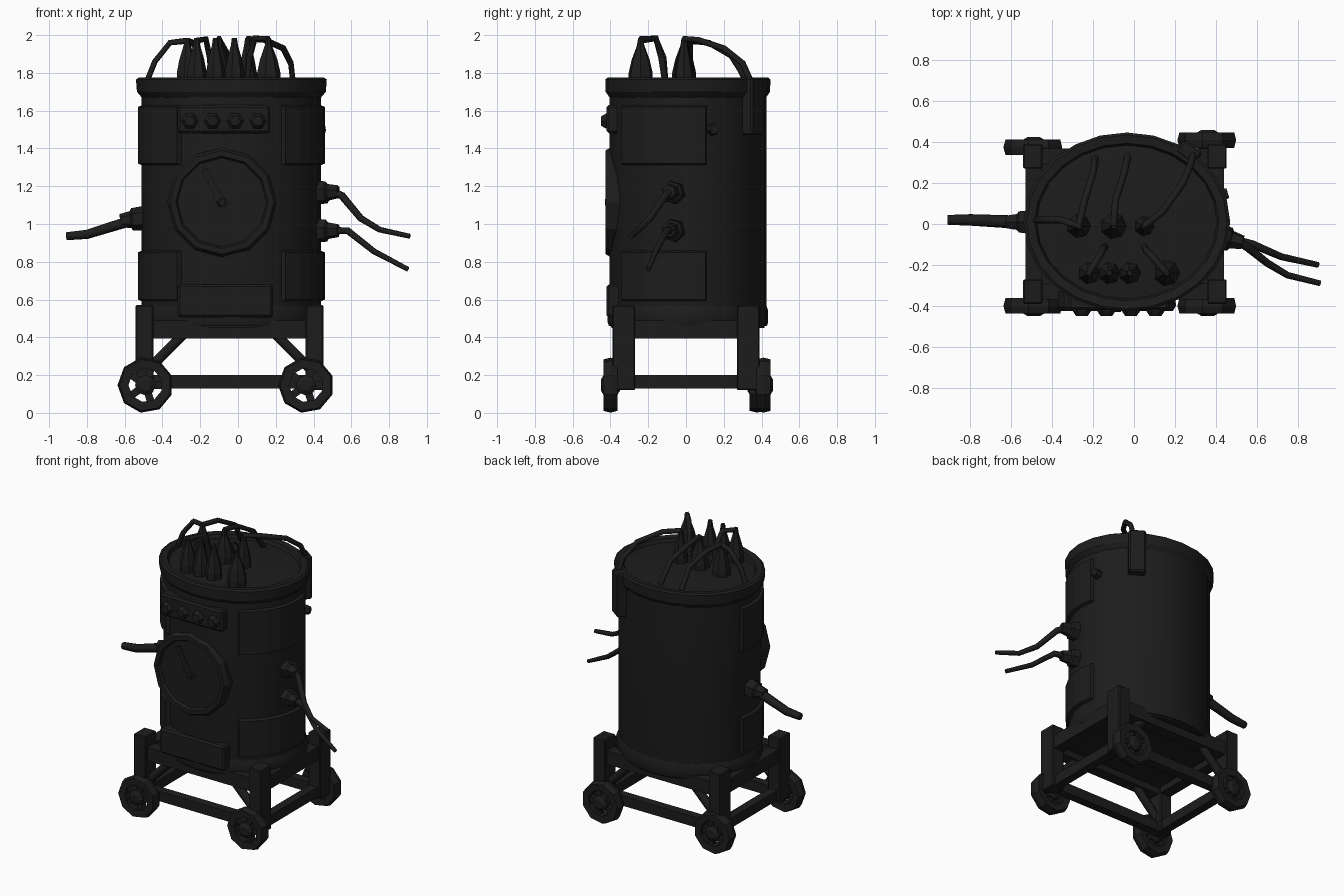
import bpy, bmesh, math
from mathutils import Vector, Matrix

if "Cube" in bpy.data.objects:
    bpy.data.objects.remove(bpy.data.objects["Cube"])

CX, CY = -0.035, 0.01
dark = bpy.data.materials.new("dark_metal")
dark.diffuse_color = (0.012, 0.012, 0.012, 1)
dark.use_nodes = True
dark.node_tree.nodes["Principled BSDF"].inputs["Base Color"].default_value = dark.diffuse_color


def finish(name, bm, smooth=False):
    bmesh.ops.recalc_face_normals(bm, faces=bm.faces)
    me = bpy.data.meshes.new(name)
    bm.to_mesh(me)
    bm.free()
    me.materials.append(dark)
    ob = bpy.data.objects.new(name, me)
    bpy.context.collection.objects.link(ob)
    if smooth:
        bpy.ops.object.select_all(action='DESELECT')
        ob.select_set(True)
        bpy.context.view_layer.objects.active = ob
        bpy.ops.object.shade_smooth_by_angle(angle=math.radians(30))
    return ob


def box(name, x0, x1, y0, y1, z0, z1, bevel=0, mat=None):
    bm = bmesh.new()
    bmesh.ops.create_cube(bm, size=1)
    for v in bm.verts:
        v.co = Vector(((x0 + x1) / 2 + v.co.x * (x1 - x0),
                       (y0 + y1) / 2 + v.co.y * (y1 - y0),
                       (z0 + z1) / 2 + v.co.z * (z1 - z0)))
    if bevel:
        bmesh.ops.bevel(bm, geom=bm.edges[:], offset=bevel, segments=1, affect='EDGES')
    if mat:
        bm.transform(mat)
    return finish(name, bm)


def loft(name, rings, n, mat=None, closed=False, smooth=False, phase=0.0):
    """Elliptical rings (rx, ry, z) joined along z; closed joins last to first."""
    bm = bmesh.new()
    loops = []
    for rx, ry, z in rings:
        loops.append([bm.verts.new((rx * math.cos(math.tau * i / n + phase),
                                    ry * math.sin(math.tau * i / n + phase), z))
                      for i in range(n)])
    pairs = list(zip(loops, loops[1:])) + ([(loops[-1], loops[0])] if closed else [])
    for a, b in pairs:
        for i in range(n):
            j = (i + 1) % n
            bm.faces.new((a[i], a[j], b[j], b[i]))
    if not closed:
        bm.faces.new(loops[0][::-1])
        bm.faces.new(loops[-1])
    if mat:
        bm.transform(mat)
    return finish(name, bm, smooth)


def tube(name, pts, r, taper=1.0):
    cu = bpy.data.curves.new(name, 'CURVE')
    cu.dimensions = '3D'
    cu.bevel_depth = r
    cu.bevel_resolution = 1
    cu.use_fill_caps = True
    sp = cu.splines.new('POLY')
    sp.points.add(len(pts) - 1)
    for i, p in enumerate(pts):
        sp.points[i].co = (*p, 1)
        sp.points[i].radius = 1 + (taper - 1) * i / (len(pts) - 1)
    tmp = bpy.data.objects.new(name + "_path", cu)
    bpy.context.collection.objects.link(tmp)
    deps = bpy.context.evaluated_depsgraph_get()
    bm = bmesh.new()
    bm.from_mesh(tmp.evaluated_get(deps).to_mesh())
    bpy.data.objects.remove(tmp)
    return finish(name, bm)


def facing(x, y, z, axis):
    """Places a loft so its z axis points along the given axis."""
    q = Vector((0, 0, 1)).rotation_difference(Vector(axis))
    return Matrix.Translation((x, y, z)) @ q.to_matrix().to_4x4()


# tank and rimmed lid
at = Matrix.Translation((CX, CY, 0))
loft("tank", [(.465, .405, .45), (.475, .415, .50), (.475, .415, 1.70)], 28, at, smooth=True)
loft("lid", [(.475, .415, 1.67), (.50, .435, 1.70), (.505, .437, 1.765), (.49, .425, 1.775),
             (.45, .385, 1.77), (.44, .375, 1.745), (.2, .17, 1.765)], 24, at, smooth=True)
loft("base_ring", [(.478, .418, .46), (.488, .425, .48), (.488, .425, .54), (.475, .415, .57)],
     24, at, smooth=True)


# curved side plates
def plate(name, a0, a1, z0, z1):
    bm = bmesh.new()
    rows = []
    for off, inset, da in ((0.0, 0, 0), (.025, .01, 1.5)):
        for z in (z0 + inset, z1 - inset):
            row = []
            for i in range(7):
                t = math.radians(a0 + da + (a1 - a0 - 2 * da) * i / 6)
                row.append(bm.verts.new((CX + (.47 + off) * math.cos(t),
                                         CY + (.41 + off) * math.sin(t), z)))
            rows.append(row)
    order = [rows[0], rows[1], rows[3], rows[2]]
    for k in range(4):
        a, b = order[k], order[(k + 1) % 4]
        for i in range(6):
            bm.faces.new((a[i], a[i + 1], b[i + 1], b[i]))
    bm.faces.new([r[0] for r in order])
    bm.faces.new([r[-1] for r in order])
    finish(name, bm)


for side, a0, a1 in (("right", -56, 14), ("left", 166, 236)):
    plate(side + "_upper_plate", a0, a1, 1.31, 1.63)
    plate(side + "_lower_plate", a0, a1, .59, .86)

# front gauge with raised rim and needle
front = facing(-.085, -.33, 1.115, (0, -1, 0))
loft("gauge", [(.285, .285, 0), (.29, .29, .07), (.275, .275, .095), (.245, .245, .095),
               (.235, .235, .075)], 12, front, smooth=False)
loft("gauge_hub", [(.03, .03, .07), (.02, .02, .10)], 6, front)
tilt = Matrix.Translation((-.10, 0, 1.14)) @ Matrix.Rotation(math.radians(-28), 4, 'Y')
box("gauge_needle", -.016, .016, -.42, -.40, 0, .17, mat=tilt)
tilt2 = Matrix.Translation((-.10, 0, 1.14)) @ Matrix.Rotation(math.radians(140), 4, 'Y')
box("gauge_needle_tail", -.025, .025, -.42, -.40, -.02, .06, mat=tilt2)

# switch panel with knobs, lower front panel
box("switch_panel", -.32, .17, -.42, -.33, 1.48, 1.63, .012)
for i in range(4):
    loft(f"knob_{i}", [(.045, .045, 0), (.045, .045, .02), (.028, .028, .045)], 6,
         facing(-.255 + i * .12, -.405, 1.545, (0, -1, 0)))
box("lower_front_panel", -.32, .185, -.42, -.33, .505, .68, .012)
loft("side_bolt", [(.035, .035, 0), (.025, .025, .04)], 6, facing(.42, .14, 1.5, (1, .3, 0)))

# rear clip under the lid
clip = Matrix.Translation((.265, .345, 0)) @ Matrix.Rotation(math.radians(54), 4, 'Z')
box("rear_clip", -.03, .045, -.055, .055, 1.47, 1.775, .01, clip)

# cart frame: floor, rails, corner posts
XL, XR, YF, YB = -.54, .45, -.39, .39
box("cart_floor", XL + .05, XR - .05, YF + .06, YB - .06, .44, .47)
for n, y0, y1 in (("front", YF + .02, YF + .10), ("rear", YB - .10, YB - .02)):
    box(n + "_rail", XL + .03, XR - .03, y0, y1, .395, .49)
for n, x0, x1 in (("left", XL + .01, XL + .09), ("right", XR - .09, XR - .01)):
    box(n + "_rail", x0, x1, YF + .03, YB - .03, .395, .49)
    box(n + "_lower_rail", x0 + .01, x1 - .01, YF, YB, .13, .20)
for n, s in (("front", -1), ("rear", 1)):
    y = s * .33
    box(n + "_lower_rail", XL + .05, XR - .05, y - .03, y + .03, .13, .20)
    for m, x, d in (("left", XL + .045, 1), ("right", XR - .045, -1)):
        box(f"{n}_{m}_post", x - .047, x + .047, y - .06, y + .06, .12, .57, .006)
        tube(f"{n}_{m}_brace", [(x + d * .02, y, .23), (x + d * .23, y, .44)], .03)

# spoked wheels
for n, x, y in (("front_left", -.49, -.40), ("front_right", .36, -.40),
                ("rear_left", -.49, .375), ("rear_right", .36, .41)):
    m = facing(x, y, .147, (0, -1, 0))
    loft(n + "_wheel_rim", [(.09, .09, -.035), (.138, .138, -.038), (.148, .148, 0),
                            (.138, .138, .038), (.09, .09, .035)], 9, m, closed=True, phase=.35)
    loft(n + "_wheel_hub", [(.03, .03, -.05), (.055, .055, -.035), (.055, .055, .035),
                            (.03, .03, .05)], 8, m)
    for k in range(5):
        r = m @ Matrix.Rotation(math.tau * k / 5, 4, 'Z')
        box(f"{n}_spoke_{k}", .03, .11, -.02, .02, -.022, .022, mat=r)

# side sockets and hanging cables
for n, p, d in (("upper_right_socket", (.41, -.06, 1.165), (1, -.25, .05)),
                ("lower_right_socket", (.41, -.06, .965), (1, -.25, .0)),
                ("left_socket", (-.50, .01, 1.03), (-1, .0, -.1))):
    loft(n, [(.065, .065, 0), (.06, .06, .06), (.045, .045, .07), (.035, .035, .125)],
         6, facing(*p, d))
tube("upper_right_cable", [(.50, -.08, 1.17), (.55, -.11, 1.15), (.65, -.19, 1.03),
                           (.75, -.25, .97), (.91, -.29, .935)], .023, .6)
tube("lower_right_cable", [(.49, -.08, .965), (.58, -.10, .965), (.72, -.16, .855),
                           (.90, -.20, .76)], .023, .6)
tube("left_cable", [(-.59, .01, 1.01), (-.80, .02, .945), (-.91, .02, .935)], .032, .75)

# insulator cones on the lid
cones = [(-.22, -.24, .055), (-.12, -.24, .055), (-.02, -.24, .055), (.16, -.24, .065),
         (-.27, -.01, .06), (-.10, -.01, .065), (.05, -.01, .05)]
for i, (x, y, r) in enumerate(cones):
    loft(f"insulator_{i}", [(r, r, 1.745), (r, r, 1.80), (r * .75, r * .75, 1.87),
                            (.02, .02, 1.945), (.014, .014, 1.985)], 7, facing(x, y, 0, (0, 0, 1)))

# wires on top
wires = [
    [(-.48, .02, 1.76), (-.44, .02, 1.86), (-.36, .02, 1.96), (-.27, -.01, 1.97)],
    [(.05, -.01, 1.98), (.14, .06, 1.975), (.24, .20, 1.93), (.28, .30, 1.85), (.29, .34, 1.76)],
    [(-.10, -.01, 1.98), (-.09, .12, 1.96), (-.05, .24, 1.89), (-.03, .33, 1.75)],
    [(-.27, -.01, 1.97), (-.24, .12, 1.96), (-.2, .25, 1.89), (-.19, .32, 1.75)],
    [(-.22, -.24, 1.97), (-.17, -.16, 1.98), (-.15, -.12, 1.88), (-.14, -.11, 1.75)],
    [(.16, -.24, 1.98), (.09, -.16, 1.985), (.06, -.13, 1.88), (.05, -.11, 1.75)],
]
for i, w in enumerate(wires):
    tube(f"top_wire_{i}", w, .017)
